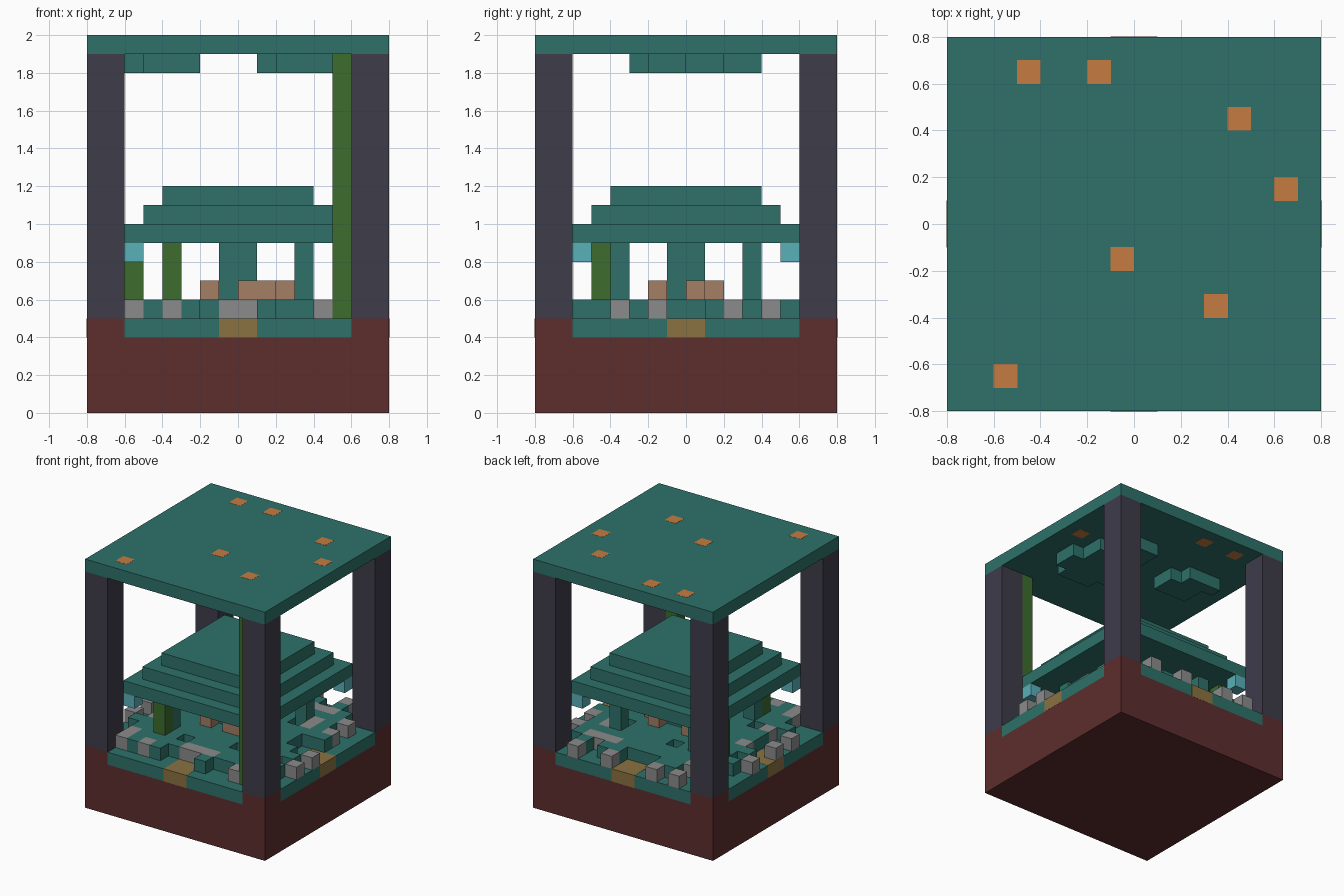
import bpy, bmesh
from mathutils import Matrix, Vector

cube = bpy.data.objects.get("Cube")
if cube:
    bpy.data.objects.remove(cube)

U = 0.1  # block size


def material(name, rgb):
    linear = [((c / 255 + 0.055) / 1.055) ** 2.4 for c in rgb]
    m = bpy.data.materials.new(name)
    m.use_nodes = True
    m.diffuse_color = (*linear, 1)
    m.node_tree.nodes["Principled BSDF"].inputs["Base Color"].default_value = (*linear, 1)
    return m


teal = material("teal", (46, 113, 105))
red = material("dark_red", (93, 45, 45))
slate = material("slate", (62, 60, 74))
green = material("green", (60, 108, 45))
grey = material("grey", (139, 139, 139))
gold = material("gold", (138, 114, 65))
brown = material("brown", (164, 126, 101))
cyan = material("cyan", (88, 176, 184))
orange = material("orange", (197, 123, 65))


def blocks(name, mat, boxes, grow=0.0):
    """One object made of boxes, each (x0, x1, y0, y1, z0, z1)."""
    bm = bmesh.new()
    for x0, x1, y0, y1, z0, z1 in boxes:
        size = Vector((x1 - x0, y1 - y0, z1 - z0)) + Vector((grow,) * 3)
        mid = Vector((x0 + x1, y0 + y1, z0 + z1)) / 2
        bmesh.ops.create_cube(bm, size=1,
                              matrix=Matrix.Translation(mid) @ Matrix.Diagonal((*size, 1)))
    me = bpy.data.meshes.new(name)
    bm.to_mesh(me)
    bm.free()
    me.materials.append(mat)
    ob = bpy.data.objects.new(name, me)
    bpy.context.collection.objects.link(ob)
    return ob


def cell(x, y, z0, z1):
    """A block column from its low corner."""
    return (x, x + U, y, y + U, z0, z1)


def slab(r, z0, z1):
    return (-r, r, -r, r, z0, z1)


def corners(inner, outer, z0, z1):
    spans = [(-outer, -inner), (inner, outer)]
    return [(*a, *b, z0, z1) for a in spans for b in spans]


# Base with raised corners, and corner pillars
blocks("base", red, [slab(0.8, 0, 0.4)] + corners(0.6, 0.8, 0.4, 0.5))
blocks("corner_pillars", slate, corners(0.6, 0.8, 0.5, 1.9))

# Cross-shaped floor with a threshold on every side
blocks("floor", teal, [(-0.6, 0.6, -0.8, 0.8, 0.4, 0.5),
                       (-0.8, -0.6, -0.6, 0.6, 0.4, 0.5),
                       (0.6, 0.8, -0.6, 0.6, 0.4, 0.5)])
blocks("thresholds", gold, [box for a, b in ((-0.8, -0.6), (0.6, 0.8)) for box in
                            ((-0.1, 0.1, a, b, 0.4, 0.5), (a, b, -0.1, 0.1, 0.4, 0.5))], 0.002)

# Broken platform, back row first: t = tile, s = stone
plan = [
    "...s.s...s..s...",
    "....tt...tt.t...",
    "..tsttttttssst..",
    "..tttttttttttts.",
    ".ttstt.tttttst..",
    "s.ttttttttt.sts.",
    ".tttttttttttttt.",
    "..stttttttttt...",
    "s.ttttttttttt...",
    "..tttttttttttt.s",
    "s.s.ttttttttstt.",
    ".ttttttttt.tts.s",
    "..tttt.tttttttt.",
    "..sttttsssttt.t.",
    "..stst...t..s...",
    "................",
]


def runs(letter):
    boxes = []
    for row, line in enumerate(plan):
        y = 0.7 - row * U
        col = 0
        while col < len(line):
            start = col
            while col < len(line) and line[col] == letter:
                col += 1
            if col > start:
                boxes.append((start * U - 0.8, col * U - 0.8, y, y + U, 0.5, 0.6))
            col = max(col, start + 1)
    return boxes


blocks("platform_tiles", teal, runs("t"))
blocks("loose_stones", grey, runs("s"))

# Pavilion: core, posts, stepped roof, corner lanterns and seats
blocks("pavilion_core", teal, [slab(0.1, 0.6, 0.9)])
blocks("pavilion_posts", teal, corners(0.3, 0.4, 0.6, 0.9))
for i, name in enumerate(("roof_eaves", "roof_middle", "roof_top")):
    blocks(name, teal, [slab(0.6 - i * U, 0.9 + i * U, 1.0 + i * U)])
blocks("lanterns", cyan, corners(0.5, 0.6, 0.8, 0.9))
blocks("seats", brown, corners(0.1, 0.2, 0.6, 0.7)
       + [cell(0, -0.2, 0.6, 0.7), cell(0.2, 0, 0.6, 0.7)])

# Hanging vines
blocks("tall_vine", green, [cell(0.5, -0.7, 0.5, 1.9)])
blocks("short_vines", green, [cell(-0.4, -0.5, 0.6, 0.9), cell(-0.6, 0.3, 0.6, 0.9)])

# Top slab with glowing blocks and lumps hanging beneath
blocks("ceiling_slab", teal, [slab(0.8, 1.9, 2.0)])
lamps = [(-5, 6), (-2, 6), (4, 4), (6, 1), (-1, -2), (3, -4), (-6, -7)]
blocks("ceiling_lamps", orange, [cell(x * U, y * U, 1.9, 2.0) for x, y in lamps], 0.002)
lumps = [(2, 5, -3, -2), (1, 6, -2, 0), (1, 5, 0, 2), (1, 4, 2, 4),
         (-5, -2, 0, 2), (-6, -3, 2, 3)]
blocks("ceiling_lumps", teal, [(*(v * U for v in lump), 1.8, 1.9) for lump in lumps])
